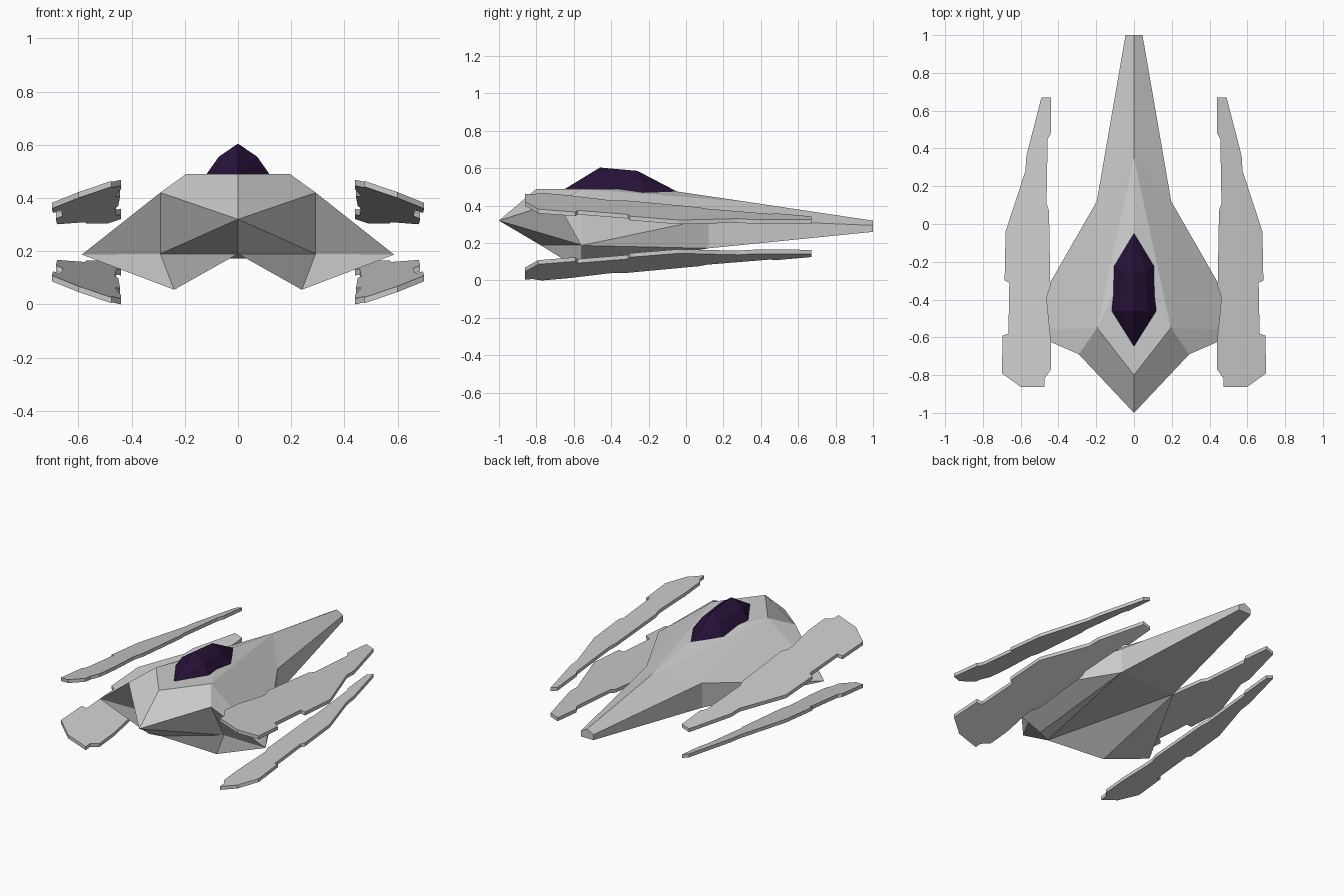
import bpy, bmesh

if "Cube" in bpy.data.objects:
    bpy.data.objects.remove(bpy.data.objects["Cube"])


def finish(bm, name, material=None):
    """Weld, fix normals and turn a bmesh into a flat-shaded object."""
    bmesh.ops.remove_doubles(bm, verts=bm.verts[:], dist=1e-4)
    bmesh.ops.recalc_face_normals(bm, faces=bm.faces[:])
    mesh = bpy.data.meshes.new(name)
    bm.to_mesh(mesh)
    bm.free()
    obj = bpy.data.objects.new(name, mesh)
    bpy.context.collection.objects.link(obj)
    if material:
        mesh.materials.append(material)
    return obj


def mirrored_shell(name, points, faces, material=None):
    """Build a shell from named points on the right half, mirrored in x."""
    bm = bmesh.new()
    for side in (1, -1):
        v = {k: bm.verts.new((side * x, y, z)) for k, (x, y, z) in points.items()}
        for face in faces:
            keys = face.split()
            bm.faces.new([v[k] for k in (keys if side > 0 else keys[::-1])])
    return finish(bm, name, material)


# Faceted main hull: long nose, swept wings, twin belly fins
hull_points = {
    "tip": (0, -1, .32), "back": (0, -.8, .49), "ridge": (0, -.145, .49),
    "mid": (0, .35, .417), "nose": (0, 1, .32), "nose_side": (.045, 1, .295),
    "nose_low": (.045, 1, .26), "nose_mid": (0, 1, .26),
    "shoulder": (.197, .12, .33), "chine": (.197, .12, .172),
    "deck": (.195, -.55, .49), "hip": (.292, -.69, .42),
    "hip_low": (.292, -.56, .19), "wing": (.587, -.56, .187),
    "fin": (.24, -.56, .055), "groove": (0, -.78, .19), "belly": (0, .12, .172),
}
hull_faces = [
    "tip hip deck back", "tip hip_low hip", "tip groove hip_low",
    "hip hip_low wing", "groove fin hip_low", "hip_low fin wing",
    "hip wing deck", "wing shoulder deck", "wing chine shoulder",
    "wing fin chine", "fin groove chine", "groove belly chine",
    "chine belly nose_mid nose_low", "shoulder chine nose_low nose_side",
    "nose_side nose_low nose_mid nose",
    "back deck ridge", "deck mid ridge", "deck shoulder mid",
    "shoulder nose_side nose mid",
]
mirrored_shell("hull", hull_points, hull_faces)

# Dark faceted canopy
glass = bpy.data.materials.new("dark_purple_glass")
glass.diffuse_color = (0.02, 0.006, 0.04, 1)
glass.use_nodes = True
glass.node_tree.nodes["Principled BSDF"].inputs["Base Color"].default_value = glass.diffuse_color
canopy_points = {
    "rear": (0, -.65, .488), "front": (0, -.045, .474),
    "top_r": (0, -.46, .604), "top_f": (0, -.26, .586),
    "mid_r": (.072, -.46, .555), "mid_f": (.062, -.25, .54),
    "low_r": (.125, -.46, .48), "low_f": (.105, -.22, .47),
}
canopy_faces = [
    "rear mid_r top_r", "rear low_r mid_r", "top_r mid_r mid_f top_f",
    "mid_r low_r low_f mid_f", "top_f mid_f front", "mid_f low_f front",
    "rear front low_f low_r",
]
mirrored_shell("canopy", canopy_points, canopy_faces, glass)

# Four floating blade panels, one outline seen from above
outline = [
    (.44, .67), (.44, .48), (.457, .45), (.463, .11), (.45, .07), (.443, -.33),
    (.46, -.38), (.46, -.42), (.44, -.62), (.44, -.77), (.475, -.82),
    (.475, -.862), (.60, -.862), (.70, -.79), (.695, -.59), (.665, -.58),
    (.66, -.31), (.685, -.30), (.68, -.04), (.575, .28), (.57, .36), (.49, .67),
]
THICK = .022


def panel_height(x, y):
    return .468 - .34 * (x - .44) - .087 * (y + .77)


def blade(name, side, lower):
    bm = bmesh.new()
    rings = []
    for drop in (0, THICK):
        ring = []
        for x, y in outline:
            z = panel_height(x, y) - drop
            ring.append(bm.verts.new((side * x, y, .468 - z if lower else z)))
        rings.append(ring)
    top, bottom = rings
    bm.faces.new(top)
    bm.faces.new(bottom[::-1])
    n = len(outline)
    for i in range(n):
        j = (i + 1) % n
        bm.faces.new((top[i], bottom[i], bottom[j], top[j]))
    finish(bm, name)


for side, side_name in ((1, "right"), (-1, "left")):
    blade("upper_blade_" + side_name, side, False)
    blade("lower_blade_" + side_name, side, True)
